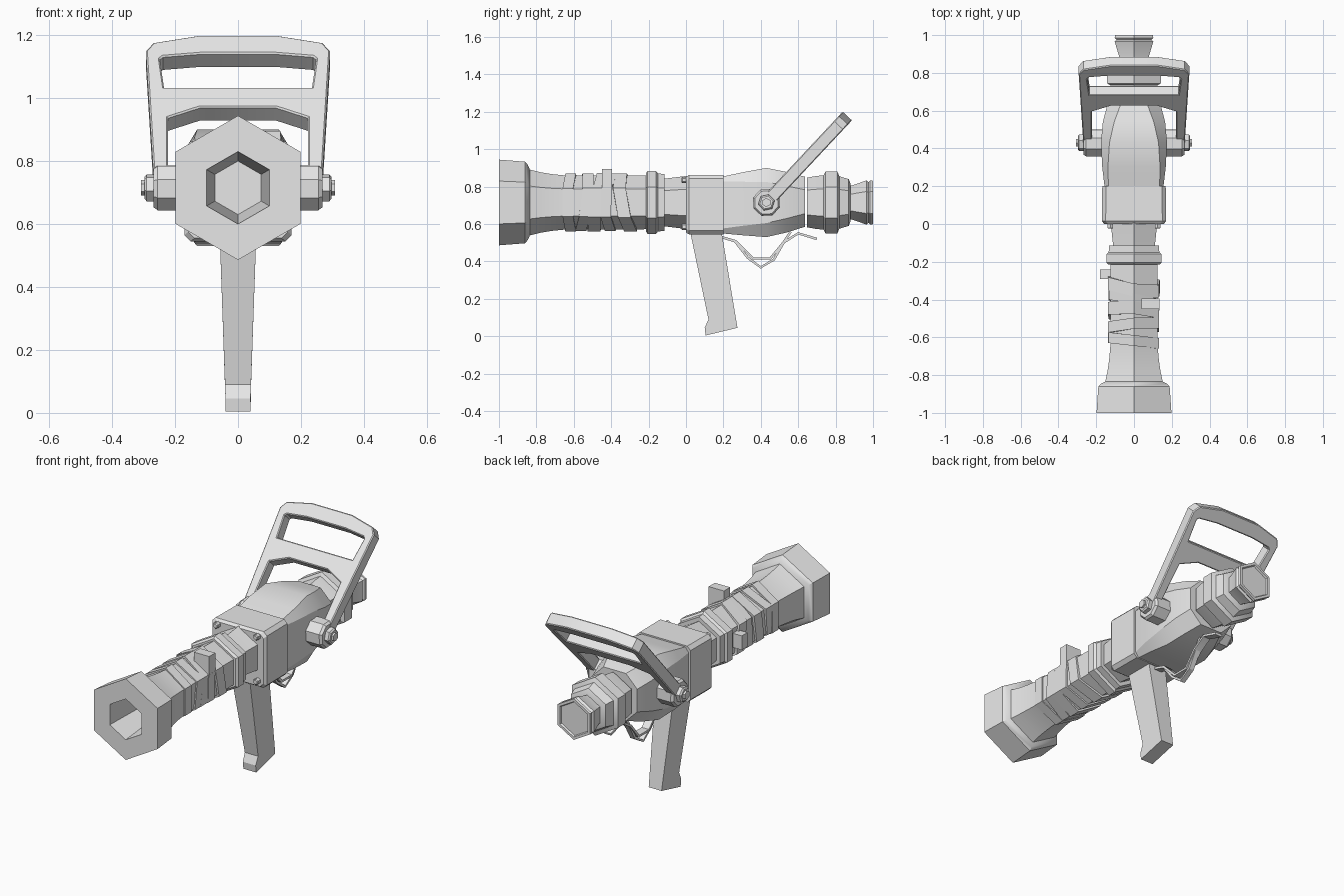
import bpy, bmesh, math, random
from mathutils import Matrix, Vector

old = bpy.data.objects.get("Cube")
if old:
    bpy.data.objects.remove(old)

GREY = (0.8, 0.8, 0.8, 1)
mat = bpy.data.materials.new("plain grey")
mat.use_nodes = True
mat.diffuse_color = GREY
mat.node_tree.nodes["Principled BSDF"].inputs["Base Color"].default_value = GREY
AXIS_Z = 0.715


def finish(name, bm):
    bmesh.ops.recalc_face_normals(bm, faces=bm.faces)
    me = bpy.data.meshes.new(name)
    bm.to_mesh(me)
    bm.free()
    me.materials.append(mat)
    ob = bpy.data.objects.new(name, me)
    bpy.context.collection.objects.link(ob)
    bpy.ops.object.select_all(action='DESELECT')
    ob.select_set(True)
    bpy.context.view_layer.objects.active = ob
    bpy.ops.object.shade_smooth_by_angle(angle=math.radians(28))
    return ob


def loft(name, rings):
    """Skin a list of equal-sized point rings and cap both ends."""
    bm = bmesh.new()
    vs = [[bm.verts.new(p) for p in r] for r in rings]
    n = len(vs[0])
    for a, b in zip(vs, vs[1:]):
        for i in range(n):
            j = (i + 1) % n
            bm.faces.new((a[i], a[j], b[j], b[i]))
    bm.faces.new(vs[0])
    bm.faces.new(vs[-1])
    return finish(name, bm)


def turned(name, profile, sides=6, at=(0, 0, AXIS_Z), axis='Y', phase=0.0):
    """Faceted turned part; profile holds (distance along axis, radius)."""
    rings = []
    for d, r in profile:
        ring = []
        for k in range(sides):
            a = math.tau * k / sides + phase
            u, w = r * math.sin(a), r * math.cos(a)
            ring.append(Vector(at) + Vector((u, d, w) if axis == 'Y' else (d, u, w)))
        rings.append(ring)
    return loft(name, rings)


def octagon(y, hw, top, bot, cx, cz):
    """Chamfered rectangle across the body."""
    half = [(hw - cx, top), (hw, top - cz), (hw, bot + cz), (hw - cx, bot)]
    return [(x, y, z) for x, z in half] + [(-x, y, z) for x, z in reversed(half)]


def strip(name, path, width, thick):
    """Flat bar swept along a (y, z) path."""
    rings = []
    for i, p in enumerate(path):
        a, b = Vector(path[max(i - 1, 0)]), Vector(path[min(i + 1, len(path) - 1)])
        t = (b - a).normalized()
        n = Vector((-t.y, t.x)) * thick / 2
        p = Vector(p)
        lo, hi = p - n, p + n
        w = width / 2
        rings.append([(-w, *lo), (w, *lo), (w, *hi), (-w, *hi)])
    return loft(name, rings)


# Nozzle with its hollow muzzle, and the barrel
turned("nozzle_and_barrel", [
    (-0.70, 0.085), (-1, 0.115), (-1, 0.229), (-0.86, 0.218), (-0.845, 0.20),
    (-0.835, 0.176), (-0.78, 0.162), (-0.72, 0.152), (-0.65, 0.145), (-0.21, 0.143)])
turned("barrel_collar", [(-0.215, 0.155), (-0.205, 0.168), (-0.16, 0.168),
                         (-0.15, 0.155), (-0.115, 0.152), (-0.115, 0.12)])
turned("barrel_neck", [(-0.15, 0.125), (-0.11, 0.128), (0.01, 0.143)])

# Irregular wrapping wound around the barrel
rng = random.Random(4)
for w in range(5):
    y0 = -0.645 + 0.072 * w
    tilt = rng.uniform(-0.035, 0.04)
    wide = rng.uniform(0.055, 0.07)
    bm = bmesh.new()
    loops = []
    for k in range(6):
        a = math.tau * k / 6
        y = y0 + tilt * math.sin(a + w)
        r = 0.153 + rng.uniform(-0.002, 0.006)
        loops.append([bm.verts.new((q * math.sin(a), yy, AXIS_Z + q * math.cos(a)))
                      for q, yy in ((0.138, y), (r, y), (r, y + wide), (0.138, y + wide))])
    for a, b in zip(loops, loops[1:] + loops[:1]):
        for i in range(4):
            j = (i + 1) % 4
            bm.faces.new((a[i], a[j], b[j], b[i]))
    finish("barrel_wrap_%d" % (w + 1), bm)


def box(name, lo, hi):
    loft(name, [[(x, y, z) for x, z in ((lo[0], lo[2]), (hi[0], lo[2]), (hi[0], hi[2]), (lo[0], hi[2]))]
                for y in (lo[1], hi[1])])


# Loose wrap ends
box("left_wrap_tab", (0.04, -0.45, 0.77), (0.135, -0.395, 0.895))
box("right_wrap_tab", (-0.18, -0.29, 0.68), (-0.11, -0.24, 0.76))

# Square receiver block and the bulging body behind it
loft("receiver_block", [octagon(0, 0.158, 0.85, 0.555, 0.02, 0.02),
                        octagon(0.015, 0.17, 0.862, 0.545, 0.02, 0.02),
                        octagon(0.2, 0.168, 0.862, 0.545, 0.02, 0.02)])
loft("body", [octagon(0.19, 0.155, 0.852, 0.55, 0.02, 0.025),
              octagon(0.30, 0.168, 0.876, 0.54, 0.03, 0.05),
              octagon(0.43, 0.175, 0.9, 0.53, 0.045, 0.075),
              octagon(0.54, 0.165, 0.878, 0.555, 0.06, 0.075),
              octagon(0.635, 0.14, 0.853, 0.585, 0.07, 0.07)])
for x in (-0.125, 0.125):
    for z in (0.585, 0.835):
        turned("block_screw", [(-0.025, 0.012), (-0.02, 0.017), (0.005, 0.017)], 6, (x, 0, z))

# Rear coupling and tail plug
turned("rear_coupling", [(0.648, 0.133), (0.70, 0.142), (0.735, 0.145), (0.745, 0.165),
                         (0.81, 0.165), (0.82, 0.14), (0.87, 0.125), (0.88, 0.10)])
turned("tail_plug", [(0.87, 0.092), (0.89, 0.092), (0.965, 0.118), (0.975, 0.108),
                     (0.985, 0.118), (1, 0.116), (1, 0.10), (0.99, 0.095)])

# Pivots on both sides
for side, s in (("left", 1), ("right", -1)):
    at = (0, 0.43, AXIS_Z)
    turned(side + "_pivot", [(s * 0.15, 0.076), (s * 0.255, 0.076), (s * 0.268, 0.066)],
           8, at, 'X', 0.35)
    turned(side + "_pivot_nut", [(s * 0.26, 0.045), (s * 0.29, 0.045), (s * 0.297, 0.036)],
           6, at, 'X', 0.3)
    turned(side + "_pivot_bolt", [(s * 0.28, 0.024), (s * 0.308, 0.024)], 6, at, 'X')

# Carrying handle: flat outline with one window, tilted back
half_outer = [(0.222, 0.02), (0.268, 0.02), (0.293, 0.565), (0.268, 0.602), (0.125, 0.633)]
half_under = [(0.12, 0.32), (0.222, 0.275)]
half_window = [(0.13, 0.407), (0.235, 0.407), (0.248, 0.53), (0.238, 0.54), (0.12, 0.553)]
mirror = lambda pts: [(-x, t) for x, t in reversed(pts)]
outline = half_under + half_outer
cu = bpy.data.curves.new("handle_outline", 'CURVE')
cu.dimensions = '2D'
cu.fill_mode = 'BOTH'
cu.extrude = 0.029
cu.bevel_depth = 0.005
cu.bevel_resolution = 0
cu.offset = -0.005
for pts in (outline + mirror(outline), half_window + mirror(half_window)):
    sp = cu.splines.new('POLY')
    sp.points.add(len(pts) - 1)
    for p, (x, t) in zip(sp.points, pts):
        p.co = (x, t, 0, 1)
    sp.use_cyclic_u = True
helper = bpy.data.objects.new("handle_outline", cu)
bpy.context.collection.objects.link(helper)
flat = bpy.data.meshes.new_from_object(helper.evaluated_get(bpy.context.evaluated_depsgraph_get()))
bpy.data.objects.remove(helper)
bm = bmesh.new()
bm.from_mesh(flat)
bmesh.ops.remove_doubles(bm, verts=bm.verts, dist=0.0001)
along = Vector((0, 0.683, 0.73)).normalized()
right = Vector((1, 0, 0))
frame = Matrix((right, along, right.cross(along))).transposed().to_4x4()
bm.transform(Matrix.Translation((0, 0.43, AXIS_Z)) @ frame)
finish("carrying_handle", bm)

# Pistol grip, narrowing towards its foot
side_view = [(0.022, 0.56), (0.19, 0.56), (0.275, 0.045), (0.105, 0.004), (0.1, 0.045), (0.12, 0.09)]
loft("grip", [[(s * (0.04 + 0.035 * max(z - 0.05, 0)), y, z) for y, z in side_view] for s in (-1, 1)])

# Trigger lever and its guard
strip("trigger_lever", [(0.19, 0.53), (0.27, 0.505), (0.36, 0.415), (0.45, 0.415),
                        (0.52, 0.50), (0.60, 0.55), (0.70, 0.52)], 0.045, 0.013)
strip("trigger_guard", [(0.19, 0.53), (0.26, 0.51), (0.33, 0.42), (0.40, 0.368),
                        (0.47, 0.41), (0.53, 0.515), (0.56, 0.56)], 0.03, 0.013)
